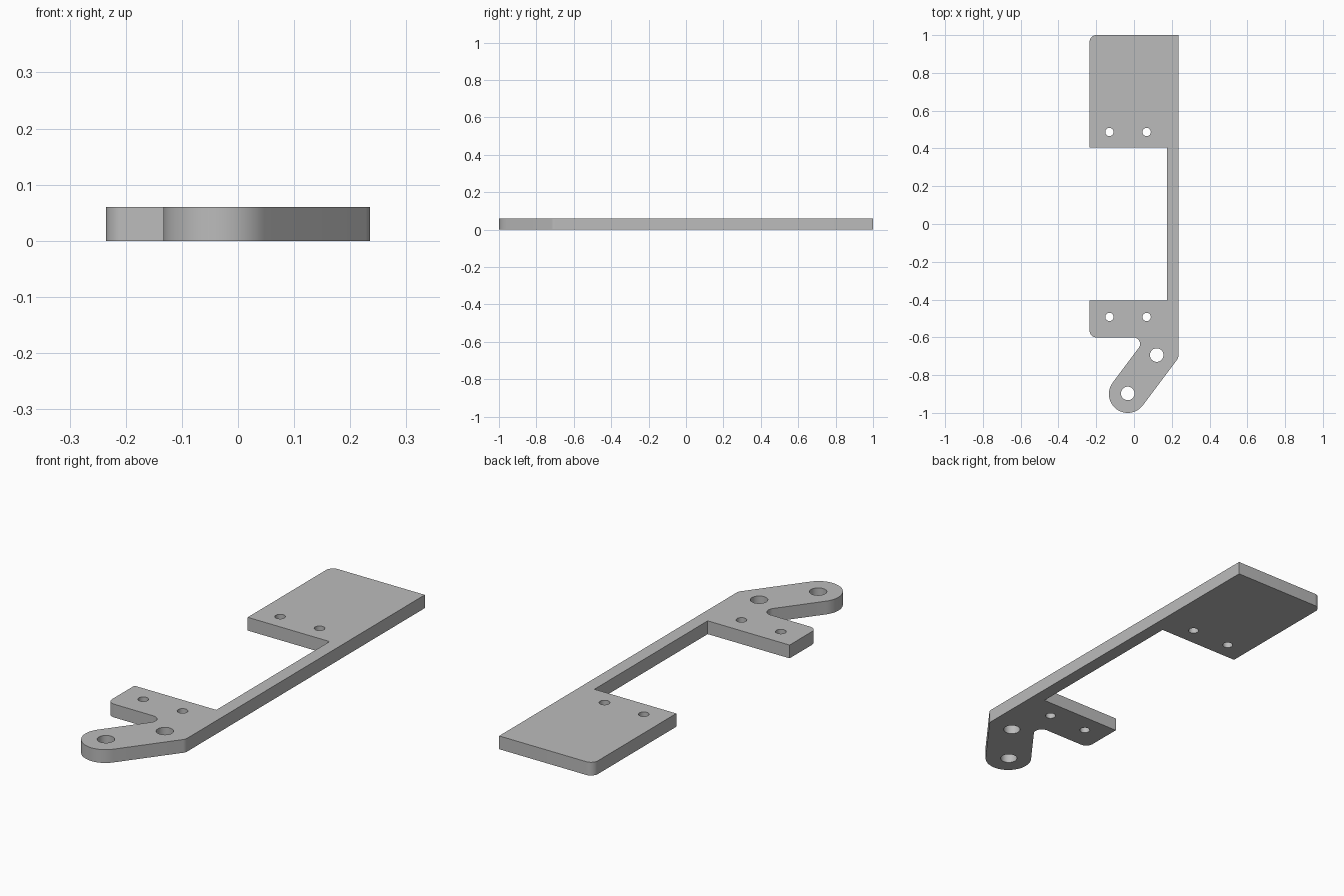
import bpy, bmesh, math
from mathutils import Vector

cube = bpy.data.objects.get("Cube")
if cube:
    bpy.data.objects.remove(cube, do_unlink=True)

THICK = 0.06
HALF = 0.235       # half width of the plates
FILLET = 0.035     # corner rounding
BOSS = 0.1         # radius of the rounded arm end

grey = bpy.data.materials.new("grey")
grey.use_nodes = True
colour = (0.5, 0.5, 0.5, 1)
grey.diffuse_color = colour
grey.node_tree.nodes["Principled BSDF"].inputs["Base Color"].default_value = colour


def arc(centre, radius, start, end, steps):
    """Points on an arc, angles in radians."""
    return [Vector((centre[0] + radius * math.cos(start + (end - start) * i / steps),
                    centre[1] + radius * math.sin(start + (end - start) * i / steps), 0))
            for i in range(steps + 1)]


def round_corner(before, corner, after, radius, steps=10):
    """Replace a corner by an arc tangent to both of its sides."""
    p = Vector((*corner, 0))
    a = (Vector((*before, 0)) - p).normalized()
    b = (Vector((*after, 0)) - p).normalized()
    half = a.angle(b) / 2
    centre = p + (a + b).normalized() * radius / math.sin(half)
    start = p + a * radius / math.tan(half) - centre
    end = p + b * radius / math.tan(half) - centre
    a0 = math.atan2(start.y, start.x)
    turn = math.atan2(start.x * end.y - start.y * end.x, start.dot(end))
    return arc(centre, radius, a0, a0 + turn, steps)


# Slanted arm: rounded end, sides running in the direction (0.6, 0.8)
end_hole = Vector((-0.033, -0.9, 0))
along = Vector((0.6, 0.8, 0))
side = Vector((0.8, -0.6, 0)) * BOSS
right_tip, left_tip = end_hole + side, end_hole - side
elbow = right_tip + along * (HALF - right_tip.x) / along.x
notch = left_tip + along * (-0.6 - left_tip.y) / along.y

# Outline, counter-clockwise: (corner, fillet radius)
corners = [
    (elbow.xy, FILLET),
    ((HALF, 1), 0), ((-HALF, 1), FILLET), ((-HALF, 0.405), 0),
    ((0.175, 0.405), 0), ((0.175, -0.405), 0),
    ((-HALF, -0.405), 0), ((-HALF, -0.6), FILLET),
    (notch.xy, FILLET),
]
outline = []
for i, (corner, radius) in enumerate(corners):
    before = corners[i - 1][0] if i else right_tip.xy
    after = corners[i + 1][0] if i + 1 < len(corners) else left_tip.xy
    outline += round_corner(before, corner, after, radius) if radius else [Vector((*corner, 0))]
tip_angle = math.atan2(-side.y, -side.x)
outline += arc(end_hole, BOSS, tip_angle, tip_angle + math.pi, 32)

# Screw holes and pivot holes
loops = [outline]
holes = [(x, y, 0.022) for x in (-0.13, 0.067) for y in (0.487, -0.492)]
holes += [(0.12, -0.694, 0.036), (end_hole.x, -0.897, 0.036)]
for x, y, r in holes:
    loops.append(arc((x, y), r, 0, math.tau, 32)[:-1])

# Fill the profile and extrude it to full thickness
bm = bmesh.new()
edges = []
for loop in loops:
    verts = [bm.verts.new(p) for p in loop]
    edges += [bm.edges.new((verts[i - 1], verts[i])) for i in range(len(verts))]
bmesh.ops.triangle_fill(bm, edges=edges, use_beauty=True, normal=(0, 0, 1))
raised = bmesh.ops.extrude_face_region(bm, geom=bm.faces[:], use_keep_orig=True)
top = [g for g in raised["geom"] if isinstance(g, bmesh.types.BMVert)]
bmesh.ops.translate(bm, verts=top, vec=(0, 0, THICK))
bmesh.ops.recalc_face_normals(bm, faces=bm.faces[:])

mesh = bpy.data.meshes.new("bracket_plate")
bm.to_mesh(mesh)
bm.free()
mesh.materials.append(grey)
plate = bpy.data.objects.new("bracket_plate", mesh)
bpy.context.collection.objects.link(plate)
bpy.ops.object.select_all(action="DESELECT")
plate.select_set(True)
bpy.context.view_layer.objects.active = plate
bpy.ops.object.shade_smooth_by_angle(angle=math.radians(30))
